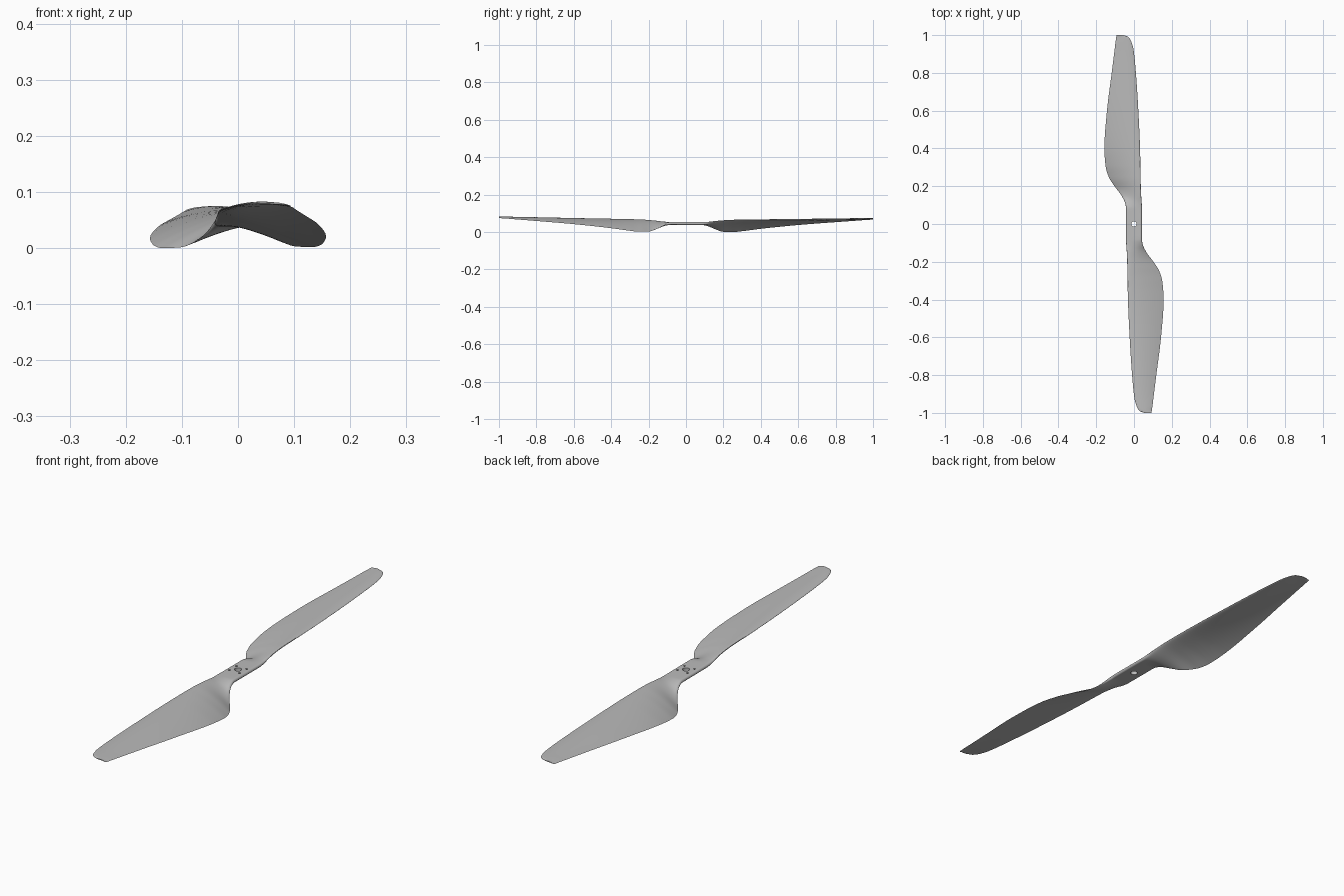
import bpy, bmesh, math
from mathutils import Matrix

if "Cube" in bpy.data.objects:
    bpy.data.objects.remove(bpy.data.objects["Cube"], do_unlink=True)

grey = bpy.data.materials.new("light grey")
grey.use_nodes = True
grey.diffuse_color = (0.5, 0.5, 0.5, 1)
grey.node_tree.nodes["Principled BSDF"].inputs["Base Color"].default_value = (0.5, 0.5, 0.5, 1)

# Blade stations: radius, leading x, trailing x, leading z, trailing z, thickness, airfoil blend
STATIONS = [
    (0.00, .042, -.042, .051, .051, .015, 0),
    (0.08, .042, -.042, .051, .051, .015, 0),
    (0.11, .041, -.047, .053, .044, .015, .2),
    (0.15, .038, -.066, .060, .024, .015, .7),
    (0.20, .036, -.103, .066, .007, .015, 1),
    (0.25, .035, -.134, .069, .006, .015, 1),
    (0.31, .034, -.151, .070, .012, .015, 1),
    (0.40, .032, -.157, .071, .024, .014, 1),
    (0.60, .023, -.143, .073, .045, .012, 1),
    (0.80, .010, -.118, .076, .061, .010, 1),
    (0.92, -.002, -.103, .078, .070, .008, 1),
    (0.97, -.016, -.097, .080, .074, .006, 1),
    (0.99, -.030, -.094, .081, .075, .005, 1),
    (1.00, -.055, -.093, .081, .077, .003, 1),
]
CHORD_STEPS = 20


def hermite(i, t):
    """Smoothly interpolated station between i and i + 1."""
    a, b = STATIONS[i], STATIONS[i + 1]
    p, n = STATIONS[max(i - 1, 0)], STATIONS[min(i + 2, len(STATIONS) - 1)]
    span = b[0] - a[0]
    out = [a[0] + span * t]
    for k in range(1, len(a)):
        d = (b[k] - a[k]) / span
        before = (a[k] - p[k]) / (a[0] - p[0]) if i else d
        after = (n[k] - b[k]) / (n[0] - b[0]) if n is not b else d
        # harmonic slopes never overshoot the stations
        m0 = 2 * before * d / (before + d) if before * d > 0 else 0
        m1 = 2 * after * d / (after + d) if after * d > 0 else 0
        out.append(a[k] + t * span * m0 + t * t * (3 * (b[k] - a[k]) - span * (2 * m0 + m1))
                   + t ** 3 * (span * (m0 + m1) - 2 * (b[k] - a[k])))
    return out


def section(s):
    """Closed ring: upper side from leading to trailing edge, then back below."""
    r, lx, tx, lz, tz, thick, foil = s
    upper, lower = [], []
    for j in range(CHORD_STEPS + 1):
        u = (1 - math.cos(math.pi * j / CHORD_STEPS)) / 2
        slab = min(1, (4 * u * (1 - u)) ** 0.5 * 2) * 0.5
        wing = 1.48 * u ** 0.5 - 0.63 * u - 1.76 * u ** 2 + 1.42 * u ** 3 - 0.51 * u ** 4
        half = thick * (slab * (1 - foil) + wing * foil)
        camber = foil * 0.16 * abs(lx - tx) * u * (1 - u)
        x, z = lx + (tx - lx) * u, lz + (tz - lz) * u + camber
        upper.append((x, r, z + half))
        lower.append((x, r, z - half))
    return upper + lower[-2:0:-1]


# Two-bladed propeller body
rows = [hermite(i, k / 4) for i in range(len(STATIONS) - 1) for k in range(4)]
rows.append(list(STATIONS[-1]))
bm = bmesh.new()
rings = [[bm.verts.new(p) for p in section(s)] for s in rows]
for a, b in zip(rings, rings[1:]):
    for k in range(len(a)):
        n = (k + 1) % len(a)
        bm.faces.new((a[k], a[n], b[n], b[k]))
bm.faces.new(rings[-1])
twin = bmesh.ops.duplicate(bm, geom=bm.verts[:] + bm.edges[:] + bm.faces[:])["geom"]
bmesh.ops.rotate(bm, verts=[g for g in twin if isinstance(g, bmesh.types.BMVert)],
                 matrix=Matrix.Rotation(math.pi, 3, 'Z'))
bmesh.ops.remove_doubles(bm, verts=bm.verts, dist=0.00005)
bmesh.ops.recalc_face_normals(bm, faces=bm.faces)
for v in bm.verts:
    v.co.z -= 0.004 * v.co.y
low = min(v.co.z for v in bm.verts)
for v in bm.verts:
    v.co.z -= low
mesh = bpy.data.meshes.new("propeller")
bm.to_mesh(mesh)
bm.free()
mesh.materials.append(grey)
propeller = bpy.data.objects.new("propeller", mesh)
bpy.context.collection.objects.link(propeller)

# Shaft hole through the hub and four shallow screw holes on top
bm = bmesh.new()
holes = [(0, 0, .014, 0.05, 0.2)]
holes += [(x, y, .0045, 0.056, 0.02) for x in (-.023, .023) for y in (-.023, .023)]
for x, y, radius, z, depth in holes:
    bmesh.ops.create_cone(bm, cap_ends=True, segments=20, radius1=radius, radius2=radius,
                          depth=depth, matrix=Matrix.Translation((x, y, z)))
cut_mesh = bpy.data.meshes.new("hole_cutter")
bm.to_mesh(cut_mesh)
bm.free()
cut_mesh.materials.append(grey)
cutter = bpy.data.objects.new("hole_cutter", cut_mesh)
bpy.context.collection.objects.link(cutter)

bpy.ops.object.select_all(action='DESELECT')
propeller.select_set(True)
bpy.context.view_layer.objects.active = propeller
drill = propeller.modifiers.new("holes", 'BOOLEAN')
drill.operation = 'DIFFERENCE'
drill.solver = 'EXACT'
drill.object = cutter
bpy.ops.object.modifier_apply(modifier="holes")
bpy.data.objects.remove(cutter, do_unlink=True)
bpy.ops.object.shade_smooth_by_angle(angle=math.radians(35))
